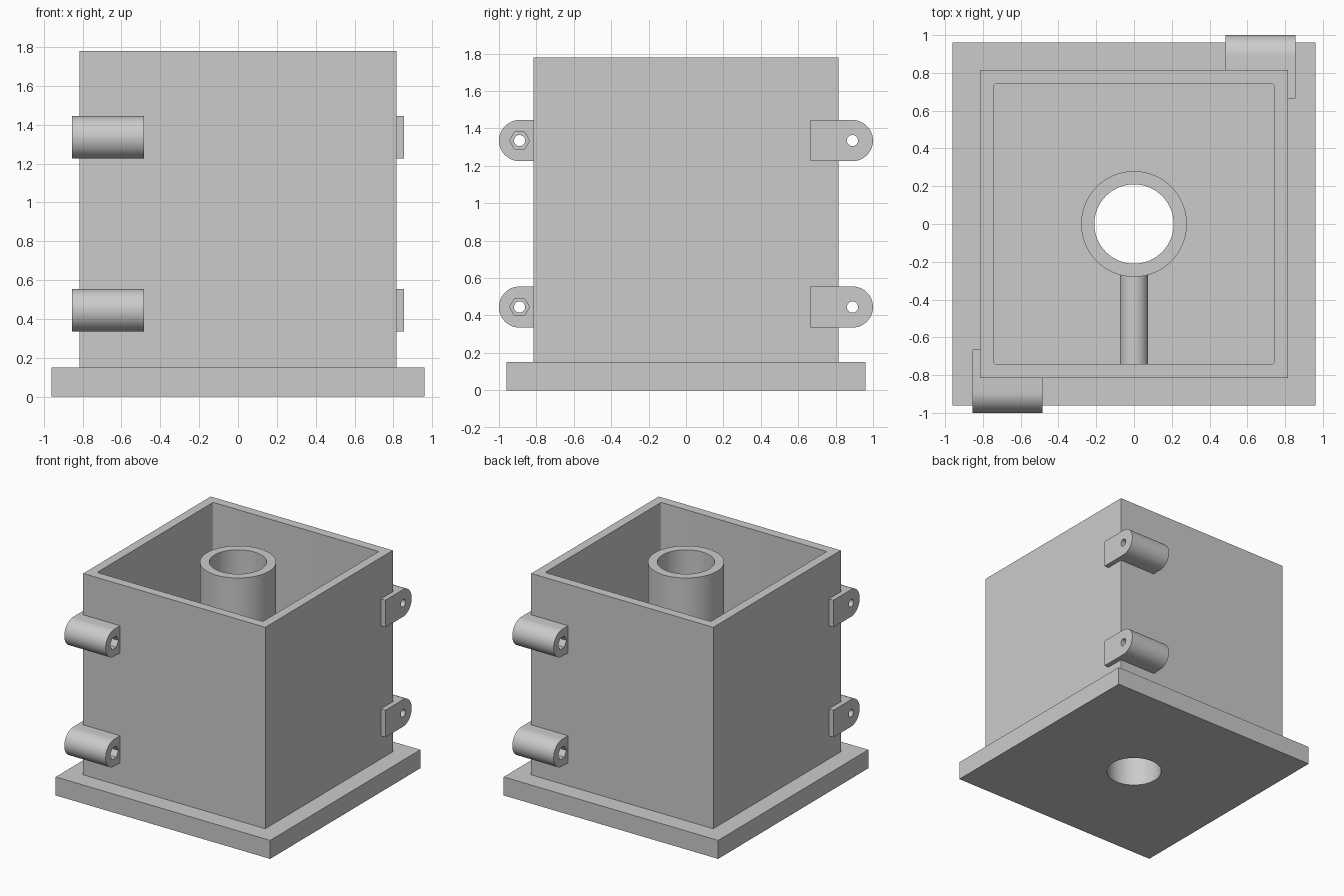
import bpy
import bmesh
from math import pi, sin, cos, radians
from mathutils import Matrix

cube = bpy.data.objects.get("Cube")
if cube:
    bpy.data.objects.remove(cube, do_unlink=True)

grey = bpy.data.materials.new("plain grey")
grey.use_nodes = True
GREY = (0.6, 0.6, 0.6, 1)
grey.diffuse_color = GREY
grey.node_tree.nodes["Principled BSDF"].inputs["Base Color"].default_value = GREY

# Profile axes (u, v, depth) mapped to (y, z, x)
ALONG_X = Matrix(((0, 0, 1, 0), (1, 0, 0, 0), (0, 1, 0, 0), (0, 0, 0, 1)))


def arc(r, start, end, n, cu=0, cv=0):
    return [(cu + r * cos(start + (end - start) * i / n),
             cv + r * sin(start + (end - start) * i / n)) for i in range(n + 1)]


def circle(r, n=64, cu=0, cv=0):
    return arc(r, 0, 2 * pi, n, cu, cv)[:-1]


def square(h, r=0):
    """Square of half-width h, with corners of radius r."""
    if not r:
        return [(h, h), (-h, h), (-h, -h), (h, -h)]
    pts = []
    for k, (su, sv) in enumerate(((1, 1), (-1, 1), (-1, -1), (1, -1))):
        pts += arc(r, k * pi / 2, (k + 1) * pi / 2, 4, su * (h - r), sv * (h - r))
    return pts


def add_prism(bm, loops, low, high, matrix=Matrix()):
    """Extrude an outline, with optional holes, from low to high."""
    edges, verts = [], []
    for pts in loops:
        ring = [bm.verts.new((u, v, low)) for u, v in pts]
        verts += ring
        edges += [bm.edges.new((a, b)) for a, b in zip(ring, ring[1:] + ring[:1])]
    fill = bmesh.ops.triangle_fill(bm, edges=edges, use_beauty=True)["geom"]
    faces = [g for g in fill if isinstance(g, bmesh.types.BMFace)]
    copy = bmesh.ops.extrude_face_region(bm, geom=faces, use_keep_orig=True)["geom"]
    top = [g for g in copy if isinstance(g, bmesh.types.BMVert)]
    bmesh.ops.translate(bm, verts=top, vec=(0, 0, high - low))
    bmesh.ops.transform(bm, verts=verts + top, matrix=matrix)


def finish(name, bm):
    bmesh.ops.recalc_face_normals(bm, faces=bm.faces[:])
    mesh = bpy.data.meshes.new(name)
    bm.to_mesh(mesh)
    bm.free()
    mesh.materials.append(grey)
    obj = bpy.data.objects.new(name, mesh)
    bpy.context.collection.objects.link(obj)
    bpy.ops.object.select_all(action='DESELECT')
    obj.select_set(True)
    bpy.context.view_layer.objects.active = obj
    bpy.ops.object.shade_smooth_by_angle(angle=radians(30))
    return obj


def prism(name, loops, low, high, matrix=Matrix()):
    bm = bmesh.new()
    add_prism(bm, loops, low, high, matrix)
    return finish(name, bm)


BASE, TOP, WALL, INNER = 0.15, 1.78, 0.815, 0.742

# Base, open box and central tube
prism("base_plate", [square(0.96), circle(0.21)], 0, BASE)
prism("box_walls", [square(WALL), square(INNER, 0.012)], BASE, TOP)
prism("centre_tube", [circle(0.28), circle(0.21)], BASE, TOP)

# Cross pipe from the tube to the front wall
prism("cross_pipe", [circle(0.075, 48, 0, TOP / 2)], -0.76, -0.26,
      Matrix.Rotation(pi / 2, 4, 'Z') @ ALONG_X)


def lug(name, z, turn):
    """Bolt lug: side plate, round barrel and hexagonal nut pocket."""
    y, r = -0.89, 0.11
    nose = arc(r, pi / 2, 3 * pi / 2, 24, y, z)

    def outline(back):
        return nose + [(back, z - r), (back, z + r)]

    bolt = circle(0.03, 24, y, z)
    nut = circle(0.053, 6, y, z)
    bm = bmesh.new()
    for back, hole, low, high in ((-0.665, bolt, -0.855, -WALL),
                                  (-WALL, bolt, -WALL, -0.585),
                                  (-WALL, nut, -0.585, -0.485)):
        add_prism(bm, [outline(back), hole], low, high, turn @ ALONG_X)
    finish(name, bm)


# Two lugs on the front right corner, two on the back left corner
for side, angle in (("front_right", 0), ("back_left", pi)):
    for level, z in (("lower", TOP / 4), ("upper", TOP * 3 / 4)):
        lug(f"{side}_{level}_lug", z, Matrix.Rotation(angle, 4, 'Z'))
